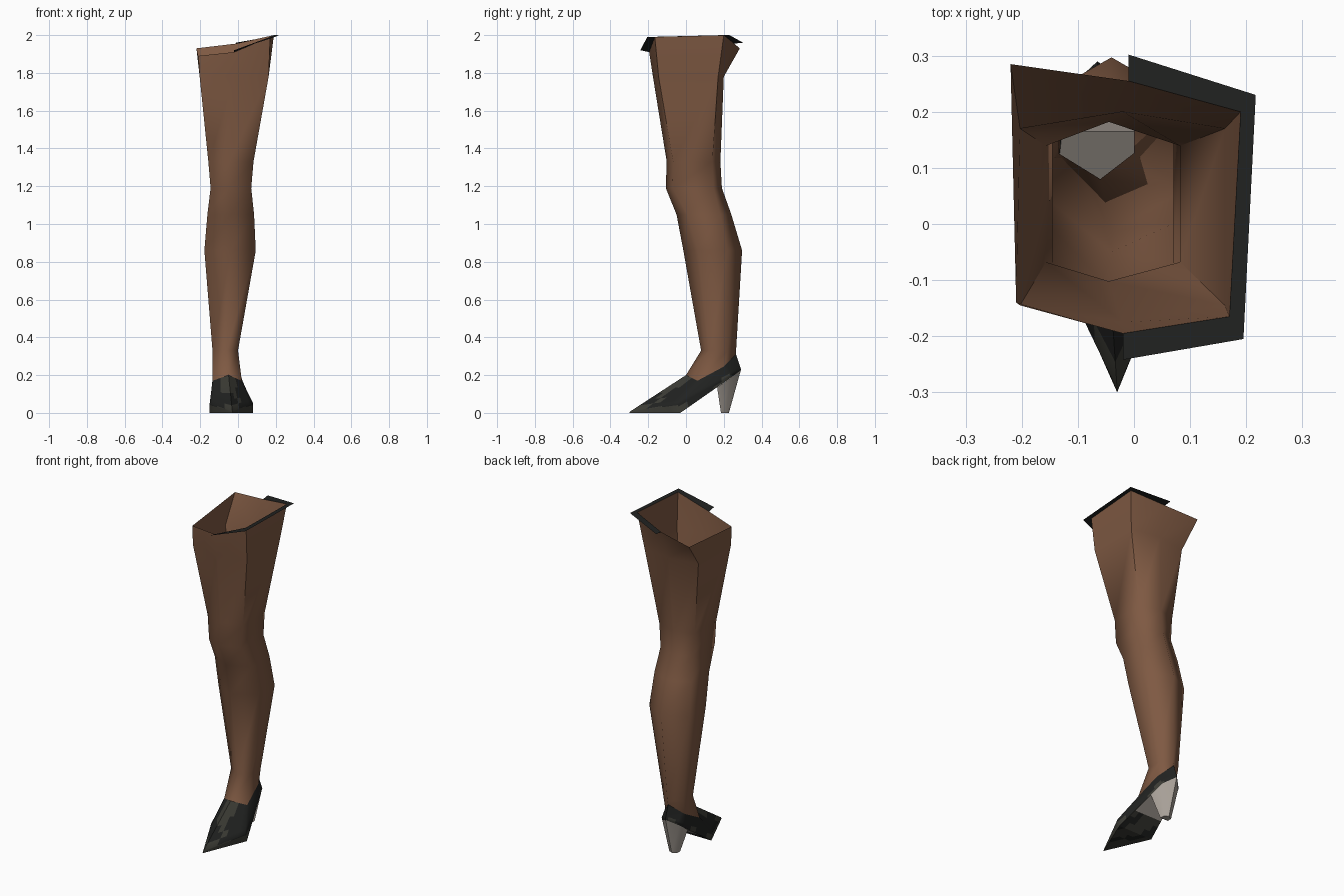
import bpy, bmesh, math

if "Cube" in bpy.data.objects:
    bpy.data.objects.remove(bpy.data.objects["Cube"])


def material(name, rgb):
    m = bpy.data.materials.new(name)
    m.diffuse_color = (*rgb, 1)
    m.use_nodes = True
    m.node_tree.nodes["Principled BSDF"].inputs["Base Color"].default_value = m.diffuse_color
    return m


SKIN = material("brown skin", (0.21, 0.10, 0.055))
DARK = material("near black", (0.015, 0.016, 0.015))
OLIVE = material("dark olive grey", (0.045, 0.045, 0.036))
PALE = material("pale grey", (0.40, 0.36, 0.32))


def build(name, verts, faces, mats, cuts=0, rule=None, smooth=60):
    """Make a mesh, optionally subdivide it and colour faces by a rule."""
    me = bpy.data.meshes.new(name)
    me.from_pydata(verts, [], faces)
    bm = bmesh.new()
    bm.from_mesh(me)
    if cuts:
        bmesh.ops.subdivide_edges(bm, edges=bm.edges[:], cuts=cuts, use_grid_fill=True)
    for f in bm.faces:
        if rule:
            f.material_index = rule(f.calc_center_median())
    bm.to_mesh(me)
    bm.free()
    for m in mats:
        me.materials.append(m)
    ob = bpy.data.objects.new(name, me)
    bpy.context.collection.objects.link(ob)
    bpy.ops.object.select_all(action='DESELECT')
    ob.select_set(True)
    bpy.context.view_layer.objects.active = ob
    bpy.ops.object.shade_smooth_by_angle(angle=math.radians(smooth))
    return ob


def loft(rings, closed=True):
    """Bridge rings listed from bottom to top."""
    n = len(rings[0])
    verts = [p for r in rings for p in r]
    faces = []
    for k in range(len(rings) - 1):
        for i in range(n if closed else n - 1):
            j = (i + 1) % n
            a, b = k * n, (k + 1) * n
            faces.append((a + i, a + j, b + j, b + i))
    return verts, faces


def ring(z, xl, xr, yf, yb, xm, f=0.12, b=0.15):
    """Six-sided section: front mid, front right, back right, back mid, ..."""
    d = yb - yf
    return [(xm, yf, z), (xr, yf + f * d, z), (xr, yb - b * d, z),
            (xm, yb, z), (xl, yb - b * d, z), (xl, yf + f * d, z)]


# Shared edges: shoe opening and top of thigh
opening = [(-0.05, 0.0, 0.20), (0.02, 0.06, 0.17), (0.0, 0.20, 0.245),
           (-0.065, 0.265, 0.31), (-0.13, 0.20, 0.245), (-0.135, 0.06, 0.17)]
thigh_top = [(-0.02, -0.195, 1.91), (0.17, -0.165, 1.99), (0.19, 0.20, 2.0),
             (-0.01, 0.255, 1.955), (-0.22, 0.285, 1.93), (-0.21, -0.14, 1.89)]

# Leg: open tube from shoe opening to thigh
leg_rings = [
    opening,
    ring(0.33, -0.135, 0.0, 0.08, 0.265, -0.06, 0.25, 0.25),
    ring(0.86, -0.178, 0.094, -0.014, 0.297, -0.04, 0.25, 0.25),
    ring(1.05, -0.162, 0.085, -0.05, 0.24, -0.04, 0.2, 0.2),
    ring(1.19, -0.145, 0.07, -0.107, 0.19, -0.05),
    ring(1.33, -0.157, 0.082, -0.102, 0.182, -0.045),
    ring(1.78, -0.203, 0.162, -0.175, 0.20, -0.02, 0.08, 0.08),
    thigh_top,
]
build("leg", *loft(leg_rings), [SKIN], smooth=75)

# Skirt hem: thin flange around the outer side of the thigh top
outer = [(-0.02, -0.242, 1.92), (0.195, -0.205, 1.99),
         (0.217, 0.23, 2.0), (-0.01, 0.302, 1.96)]
build("skirt_hem", *loft([outer, thigh_top[:4]], closed=False), [DARK], smooth=30)

# Shoe upper: pointed toe, patched in dark and olive
TOE, BALL_R, BALL_L = (-0.03, -0.30, 0.0), (0.08, -0.03, 0.0), (-0.15, -0.03, 0.0)
BACK_R, BACK, BACK_L = (-0.005, 0.235, 0.185), (-0.065, 0.29, 0.225), (-0.12, 0.235, 0.185)
welt = [TOE, BALL_R, BACK_R, BACK, BACK_L, BALL_L]
edge = [(-0.03, -0.295, 0.008), (0.08, -0.045, 0.05), (0.0, 0.235, 0.20),
        (-0.065, 0.29, 0.235), (-0.125, 0.235, 0.20), (-0.15, -0.045, 0.05)]


def camouflage(c):
    tongue = math.hypot(c.x + 0.05, (c.z - 0.15) * 0.7) < 0.042 and c.y < 0.04
    low = c.z < 0.035 and c.y < 0.0
    blotch = math.sin(38 * c.y + 25 * c.x) + math.sin(45 * c.z - 30 * c.y) > 1.45
    return 1 if tongue or low or blotch else 0


build("shoe_upper", *loft([welt, edge, opening]), [DARK, OLIVE], 5, camouflage)

# Sole: flat toe and rising arch that ends at the heel
HEEL_R, HEEL_L = (0.017, 0.165, 0.135), (-0.128, 0.165, 0.135)
build("sole", [TOE, BALL_R, BALL_L, HEEL_R, HEEL_L],
      [(0, 2, 1), (1, 2, 4, 3)], [DARK, OLIVE, PALE], 5,
      lambda c: 2 if c.y > 0.07 else (0 if math.sin(40 * c.x + 30 * c.y) > 0.6 else 1), 30)

# Heel: tapered block, open inside the shoe
heel_top = [HEEL_R, BACK_R, BACK, BACK_L, HEEL_L]
heel_tip = [(-0.035, 0.185, 0), (-0.038, 0.215, 0), (-0.062, 0.227, 0),
            (-0.087, 0.215, 0), (-0.09, 0.185, 0)]
hv, hf = loft([heel_tip, heel_top])
build("heel", hv, hf + [(4, 3, 2, 1, 0)], [PALE], smooth=50)
